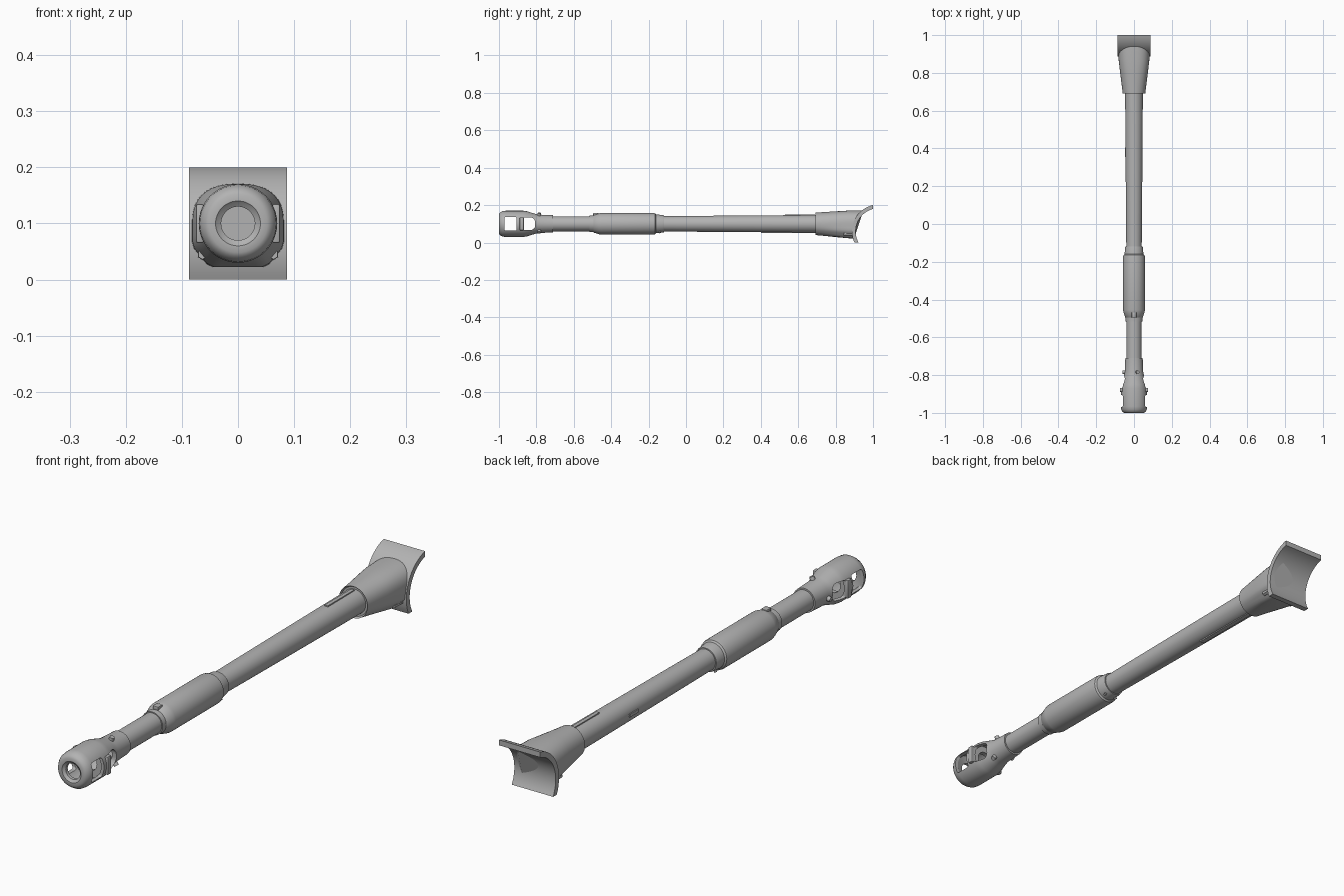
import bpy, bmesh, math
from mathutils import Matrix, Vector

if "Cube" in bpy.data.objects:
    bpy.data.objects.remove(bpy.data.objects["Cube"])

AXIS = 0.10      # height of the tube axis
SEG = 48

steel = bpy.data.materials.new("plain grey")
steel.diffuse_color = (0.45, 0.45, 0.45, 1)
steel.use_nodes = True
steel.node_tree.nodes["Principled BSDF"].inputs["Base Color"].default_value = steel.diffuse_color


def finish(bm, name, angle=35):
    bmesh.ops.recalc_face_normals(bm, faces=bm.faces)
    mesh = bpy.data.meshes.new(name)
    bm.to_mesh(mesh)
    bm.free()
    ob = bpy.data.objects.new(name, mesh)
    bpy.context.collection.objects.link(ob)
    mesh.materials.append(steel)
    bpy.ops.object.select_all(action='DESELECT')
    ob.select_set(True)
    bpy.context.view_layer.objects.active = ob
    bpy.ops.object.shade_smooth_by_angle(angle=math.radians(angle))
    return ob


def loft(name, rings, closed=False):
    """Skin a row of equal rings; cap the ends or join last to first."""
    bm = bmesh.new()
    rows = [[bm.verts.new(p) for p in ring] for ring in rings]
    n = len(rows[0])
    pairs = list(zip(rows, rows[1:])) + ([(rows[-1], rows[0])] if closed else [])
    for a, b in pairs:
        for i in range(n):
            j = (i + 1) % n
            bm.faces.new((a[i], a[j], b[j], b[i]))
    if not closed:
        bm.faces.new(rows[0])
        bm.faces.new(rows[-1])
    return finish(bm, name)


def circle(r, y):
    return [(r * math.cos(2 * math.pi * i / SEG), y,
             AXIS + r * math.sin(2 * math.pi * i / SEG)) for i in range(SEG)]


def lathe(name, profile, closed=False):
    return loft(name, [circle(r, y) for y, r in profile], closed)


def prism(name, outline, x0, x1):
    """Extrude a (y, z) outline along x."""
    return loft(name, [[(x, y, z) for y, z in outline] for x in (x0, x1)])


def box(name, loc, size, bevel=0.0):
    bm = bmesh.new()
    bmesh.ops.create_cube(bm, size=1, matrix=Matrix.Translation(loc) @ Matrix.Diagonal((*size, 1)))
    if bevel:
        bmesh.ops.bevel(bm, geom=bm.edges[:], offset=bevel, segments=2, affect='EDGES', profile=0.5)
    return finish(bm, name)


def bolt(name, loc, direction, r, length, sides=6):
    rot = Vector(direction).to_track_quat('Z', 'Y').to_matrix().to_4x4()
    bm = bmesh.new()
    bmesh.ops.create_cone(bm, cap_ends=True, segments=sides, radius1=r, radius2=r * 0.9,
                          depth=length, matrix=Matrix.Translation(loc) @ rot)
    return finish(bm, name)


# Muzzle brake: hollow shell with two chambers and a baffle between them
brake = lathe("muzzle_brake", [
    (-0.997, 0.037), (-1.0, 0.040), (-1.0, 0.052), (-0.995, 0.060), (-0.982, 0.068),
    (-0.965, 0.070), (-0.87, 0.070), (-0.85, 0.067), (-0.805, 0.053), (-0.785, 0.049),
    (-0.71, 0.046), (-0.71, 0.030), (-0.80, 0.030), (-0.815, 0.042), (-0.87, 0.058),
    (-0.878, 0.058), (-0.878, 0.034), (-0.897, 0.034), (-0.897, 0.058), (-0.972, 0.058),
    (-0.980, 0.030), (-0.992, 0.030)], closed=True)


# Raised lips on the sides of the baffle
for s in (-1, 1):
    box("baffle_lip", (s * 0.068, -0.878, AXIS), (0.014, 0.022, 0.07), 0.004)


def window(y0, y1, half, near, far):
    """Window outline with corners rounded by near / far radius."""
    pts = []
    for cy, cz, start, r in ((y1 - far, half - far, 0, far), (y0 + near, half - near, 90, near),
                             (y0 + near, near - half, 180, near), (y1 - far, far - half, 270, far)):
        for k in range(6):
            a = math.radians(start + 18 * k)
            pts.append((cy + r * math.cos(a), AXIS + cz + r * math.sin(a)))
    return pts


# Side windows cut right through the brake
for w in ((-0.970, -0.905, 0.037, 0.008, 0.008), (-0.868, -0.806, 0.034, 0.007, 0.026)):
    cutter = prism("window_cutter", window(*w), -0.2, 0.2)
    cutter.hide_render = True
    mod = brake.modifiers.new("window", 'BOOLEAN')
    mod.operation = 'DIFFERENCE'
    mod.solver = 'EXACT'
    mod.object = cutter
    bpy.context.view_layer.objects.active = brake
    bpy.ops.object.modifier_apply(modifier=mod.name)
    bpy.data.objects.remove(cutter)
bpy.ops.object.select_all(action='DESELECT')
brake.select_set(True)
bpy.ops.object.shade_smooth_by_angle(angle=math.radians(35))

# Locking bolts round the brake neck
for deg in (70, 190, 310):
    a = math.radians(deg)
    d = (math.cos(a), 0, math.sin(a))
    bolt("neck_bolt", (d[0] * 0.052, -0.785, AXIS + d[2] * 0.052), d, 0.010, 0.018, 12)

# Barrel tube with its open bore
lathe("barrel", [
    (-0.45, 0.030), (-0.72, 0.030), (-0.72, 0.040), (-0.30, 0.040), (-0.10, 0.041),
    (0.0, 0.042), (0.40, 0.045), (0.55, 0.046), (0.72, 0.047)])

# Fume extractor sleeve with end collars
lathe("fume_extractor", [
    (-0.515, 0.039), (-0.515, 0.044), (-0.495, 0.045), (-0.493, 0.047), (-0.465, 0.056),
    (-0.455, 0.058), (-0.175, 0.058), (-0.165, 0.056), (-0.160, 0.050), (-0.125, 0.047),
    (-0.118, 0.045), (-0.118, 0.039)])
box("extractor_clamp", (0, -0.482, AXIS + 0.051), (0.024, 0.028, 0.014), 0.002)
for s in (-1, 1):
    bolt("extractor_screw", (s * 0.024, -0.14, AXIS - 0.043), (s * 0.5, 0, -0.87), 0.006, 0.012)

# Thin strips lying on the rear of the barrel
box("barrel_top_strip", (0, 0.61, AXIS + 0.046), (0.014, 0.16, 0.008))
box("barrel_bottom_strip", (0, 0.55, AXIS - 0.045), (0.018, 0.30, 0.008))
box("barrel_side_tab", (-0.045, 0.38, AXIS), (0.007, 0.05, 0.012))

# Curved rear shield: arc extruded across the width
CY, CZ, R_OUT, R_IN = 1.03, 0.06, 0.143, 0.123


def arc(r, n=20):
    a0, a1 = math.asin(-CZ / r), math.acos((CY - 1.0) / r)
    return [(CY - r * math.cos(a0 + (a1 - a0) * k / n),
             CZ + r * math.sin(a0 + (a1 - a0) * k / n)) for k in range(n + 1)]


prism("curved_shield", arc(R_OUT) + arc(R_IN)[::-1], -0.087, 0.087)


def sleeve_radius(a):
    """Rounded upper half, flat chamfered underside."""
    c, s = abs(math.cos(a)), math.sin(a)
    if s >= 0:
        return ((c / 0.082) ** 2.5 + (s / 0.071) ** 2.5) ** (-1 / 2.5)
    limits = [0.078 / -s, 0.00464 / (0.04 * c - 0.033 * s)]
    if c > 1e-6:
        limits.append(0.082 / c)
    return min(limits)


def sleeve_ring(t, y=None):
    """Blend from a circle (t=0) to the full section (t=1); y=None follows the shield."""
    ring = []
    for i in range(SEG):
        a = 2 * math.pi * i / SEG
        r = 0.060 * (1 - t) + sleeve_radius(a) * t
        z = AXIS + r * math.sin(a)
        yy = y if y is not None else CY - math.sqrt(0.133 ** 2 - (z - CZ) ** 2)
        ring.append((r * math.cos(a), yy, z))
    return ring


# Flared sleeve joining the barrel to the shield, with a front rim
loft("mantlet_sleeve", [circle(0.046, 0.70), circle(0.055, 0.70), sleeve_ring(0.0, 0.692),
                        sleeve_ring(0.25, 0.74), sleeve_ring(0.6, 0.80),
                        sleeve_ring(0.95, 0.865), sleeve_ring(1.0)])

# Shield bolts beside the sleeve
for s in (-1, 1):
    bolt("shield_bolt", (s * 0.063, 0.868, 0.045), (0, -1, 0), 0.010, 0.05)
